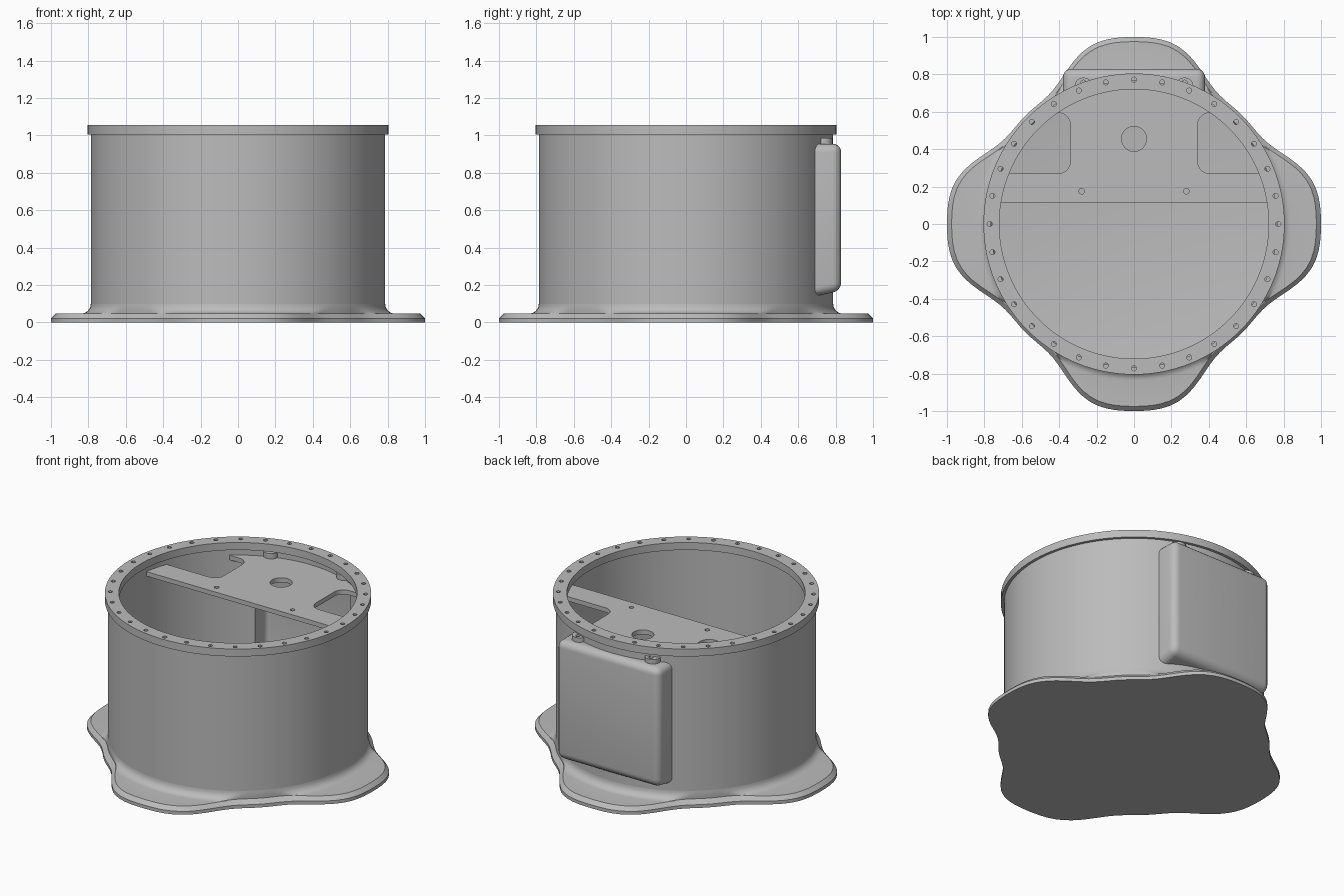
import bpy, bmesh
from math import sin, cos, pi
from mathutils import Matrix, Vector

if "Cube" in bpy.data.objects:
    bpy.data.objects.remove(bpy.data.objects["Cube"], do_unlink=True)

grey = bpy.data.materials.new("plain_grey")
grey.use_nodes = True
grey.diffuse_color = (0.5, 0.5, 0.5, 1)
grey.node_tree.nodes["Principled BSDF"].inputs["Base Color"].default_value = (0.5, 0.5, 0.5, 1)

SEG = 128
WALL, INNER = 0.787, 0.765


def finish(name, bm):
    bmesh.ops.recalc_face_normals(bm, faces=bm.faces)
    mesh = bpy.data.meshes.new(name)
    bm.to_mesh(mesh)
    bm.free()
    mesh.materials.append(grey)
    ob = bpy.data.objects.new(name, mesh)
    bpy.context.collection.objects.link(ob)
    return ob


def loft(name, rings):
    """Stack closed rings, each a (radius function, height) pair, and cap both ends."""
    bm = bmesh.new()
    loops = []
    for radius, z in rings:
        angles = [2 * pi * i / SEG for i in range(SEG)]
        loops.append([bm.verts.new((radius(a) * cos(a), radius(a) * sin(a), z)) for a in angles])
    for low, high in zip(loops, loops[1:]):
        for i in range(SEG):
            j = (i + 1) % SEG
            bm.faces.new((low[i], low[j], high[j], high[i]))
    bm.faces.new(loops[0])
    bm.faces.new(loops[-1])
    return finish(name, bm)


def lathe(name, profile):
    return loft(name, [(lambda a, r=r: r, z) for r, z in profile])


def rods(name, centres, radius, z0, z1, sides=16):
    bm = bmesh.new()
    for x, y in centres:
        bmesh.ops.create_cone(bm, cap_ends=True, segments=sides, radius1=radius, radius2=radius,
                              depth=z1 - z0, matrix=Matrix.Translation((x, y, (z0 + z1) / 2)))
    return finish(name, bm)


def box(name, low, high, bevel=0, upright_only=False, slope=0):
    """Box between two corners; slope raises the lower back edge and drops the lower front one."""
    low, high = Vector(low), Vector(high)
    bm = bmesh.new()
    bmesh.ops.create_cube(bm, size=1)
    for v in bm.verts:
        below, back = v.co.z < 0, v.co.y > 0
        v.co = (low + high) / 2 + v.co * (high - low)
        if below and back:
            v.co.z += slope
    if bevel:
        edges = [e for e in bm.edges
                 if not upright_only or abs(e.verts[0].co.z - e.verts[1].co.z) > 0.01]
        bmesh.ops.bevel(bm, geom=edges, offset=bevel, segments=5, profile=0.5, affect='EDGES')
    return finish(name, bm)


def combine(ob, tool, operation='DIFFERENCE'):
    mod = ob.modifiers.new(operation, 'BOOLEAN')
    mod.operation, mod.object, mod.solver = operation, tool, 'EXACT'
    bpy.context.view_layer.objects.active = ob
    bpy.ops.object.modifier_apply(modifier=mod.name)
    bpy.data.objects.remove(tool, do_unlink=True)


# Four-lobed base plate with chamfered rim, fillet up to the wall and inner floor
def lobe(a):
    return 0.9085 + 0.103 * cos(4 * a) + 0.0015 * cos(8 * a) - 0.013 * cos(12 * a)


rings = [(lobe, 0), (lobe, 0.022), (lambda a: lobe(a) - 0.025, 0.047)]
for i in range(7):
    t = i / 6 * pi / 2
    rings.append((lambda a, r=0.837 - 0.05 * sin(t): min(r, lobe(a) - 0.03),
                  0.1 - 0.052 * cos(t)))
for i in range(5):
    t = i / 4 * pi / 2
    rings.append((lambda a, r=INNER - 0.035 * (1 - cos(t)): r, 0.1 - 0.04 * sin(t)))
base_plate = loft("base_plate", rings)

# Round housing with top flange and a hollow box bulge at the back
housing = lathe("housing", [(WALL, 0.1), (WALL, 1.005), (0.805, 1.005), (0.805, 1.055)])
combine(housing, box("bulge", (-0.38, 0.5, 0.1), (0.38, 0.83, 0.955), 0.045, slope=0.07), 'UNION')
combine(housing, lathe("cavity", [(INNER, 0.05), (INNER, 1.005), (0.72, 1.005), (0.72, 1.2)]))
combine(housing, box("pocket", (-0.35, 0.45, 0.17), (0.35, 0.805, 0.925), 0.03, slope=0.03))

# Ring of flange holes
circle = [(0.772 * cos(2 * pi * i / 32), 0.772 * sin(2 * pi * i / 32)) for i in range(32)]
combine(housing, rods("flange_holes", circle, 0.0135, 0.985, 1.2, 12))

# Inner shelf with side cutouts, a cable hole and two screw holes
shelf = lathe("shelf", [(0.772, 0.92), (0.772, 0.95)])
combine(shelf, box("front_cut", (-1, -1, 0.8), (1, 0.115, 1.1)))
for side in (-1, 1):
    x0, x1 = sorted((side * 0.34, side * 1.2))
    combine(shelf, box("side_cut", (x0, 0.27, 0.8), (x1, 0.595, 1.1), 0.065, True))
combine(shelf, rods("cable_hole", [(0, 0.455)], 0.067, 0.8, 1.1, 32))
combine(shelf, rods("screw_holes", [(-0.28, 0.175), (0.28, 0.175)], 0.015, 0.8, 1.1))

# Two screw bosses on top of the bulge
parts = [base_plate, housing, shelf]
for side, name in ((1, "left_boss"), (-1, "right_boss")):
    boss = rods(name, [(side * 0.27, 0.735)], 0.048, 0.9, 0.985, 24)
    combine(boss, rods("boss_hole", [(side * 0.27, 0.755)], 0.014, 0.955, 1.1))
    parts.append(boss)

# Smooth round surfaces, crisp edges
bpy.ops.object.select_all(action='DESELECT')
for ob in parts:
    ob.select_set(True)
bpy.context.view_layer.objects.active = housing
bpy.ops.object.shade_smooth_by_angle(angle=pi / 6)
